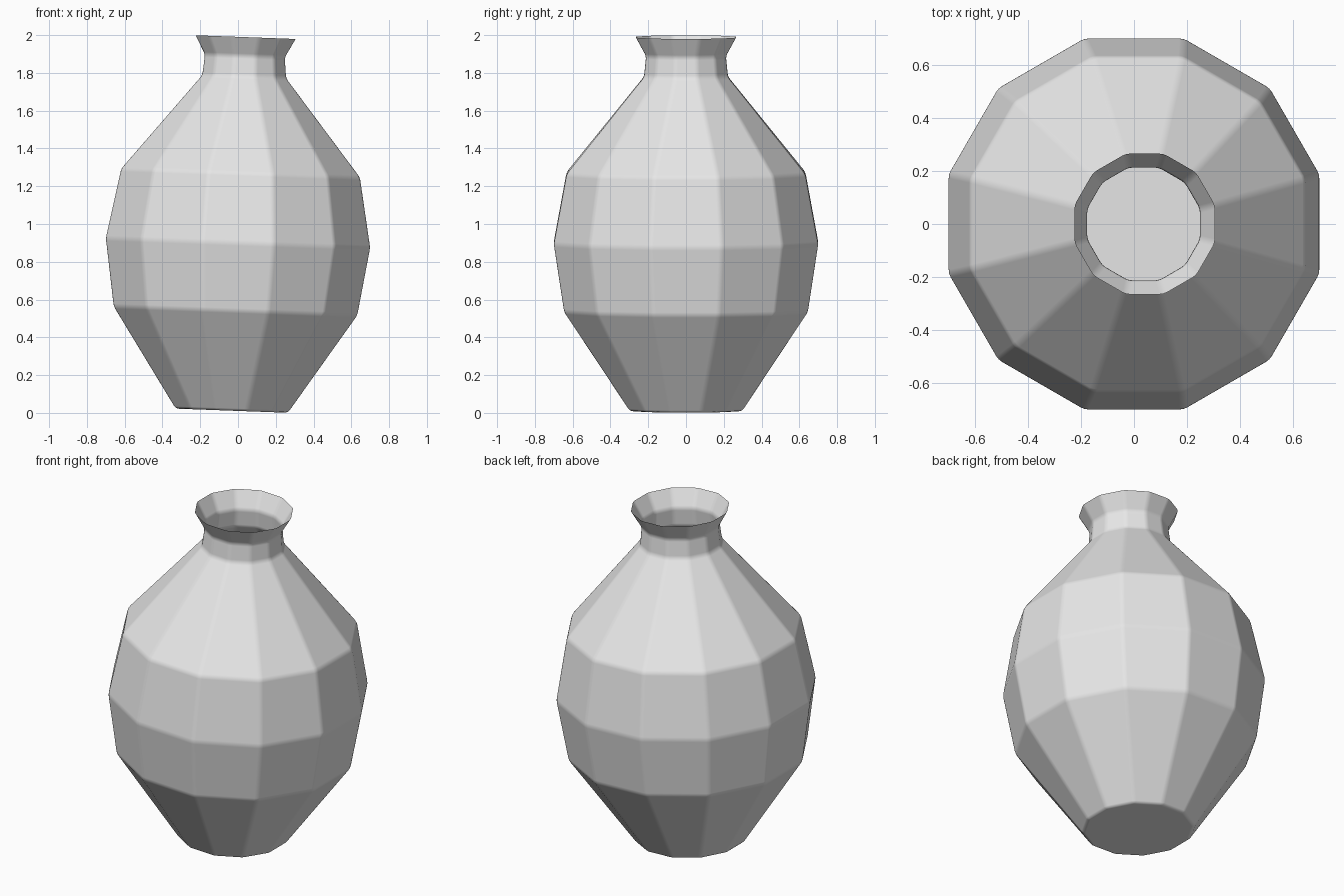
import bpy, bmesh, math
from mathutils import Matrix, Vector

cube = bpy.data.objects.get("Cube")
if cube:
    bpy.data.objects.remove(cube, do_unlink=True)

SIDES = 12
MIDDLE = 0.9      # height of the widest ring, which is the tilt pivot
LEAN = 0.037      # slight lean towards +x

# Clay colour
clay = bpy.data.materials.new("plain_clay")
clay.use_nodes = True
clay.diffuse_color = (0.8, 0.8, 0.8, 1)
clay.node_tree.nodes["Principled BSDF"].inputs["Base Color"].default_value = (0.8, 0.8, 0.8, 1)

# Wall profile from foot to rim: distance to the flat side, height
profile = [(0.297, 0.011), (0.645, 0.54), (0.70, 0.90), (0.632, 1.27),
           (0.222, 1.78), (0.211, 1.89), (0.265, 1.99)]

# Thin faceted wall, open at the top
bm = bmesh.new()
rings = []
for apothem, z in profile:
    radius = apothem / math.cos(math.pi / SIDES)
    ring = []
    for i in range(SIDES):
        a = 2 * math.pi * (i + 0.5) / SIDES
        ring.append(bm.verts.new((radius * math.cos(a), radius * math.sin(a), z - MIDDLE)))
    rings.append(ring)
for low, high in zip(rings, rings[1:]):
    for i in range(SIDES):
        j = (i + 1) % SIDES
        bm.faces.new((low[i], low[j], high[j], high[i]))

# Flat base
bm.faces.new(rings[0][::-1])

# Lean the body about its middle
bm.transform(Matrix.Translation(Vector((0, 0, MIDDLE))) @ Matrix.Rotation(LEAN, 4, 'Y'))

mesh = bpy.data.meshes.new("vase_body")
bm.to_mesh(mesh)
bm.free()
mesh.materials.append(clay)
vase = bpy.data.objects.new("vase_body", mesh)
bpy.context.collection.objects.link(vase)

# Softly rounded facet edges with flat facets between them
for face in mesh.polygons:
    face.use_smooth = True
bevel = vase.modifiers.new("soft_edges", 'BEVEL')
bevel.width = 0.015
bevel.segments = 2
bevel.limit_method = 'ANGLE'
bevel.angle_limit = math.radians(3)
bevel.harden_normals = True
